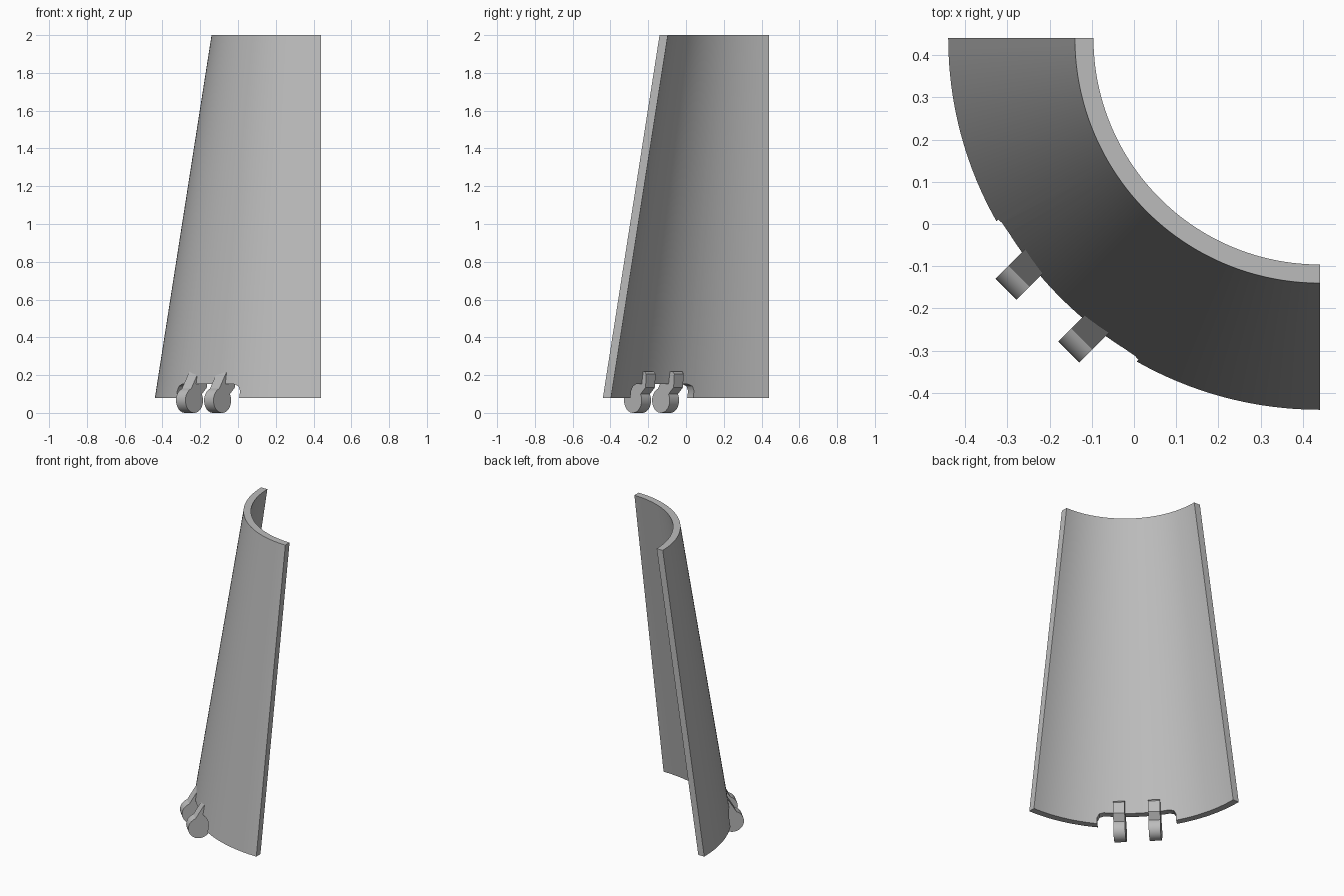
import bpy, bmesh, math
from mathutils import Vector

cube = bpy.data.objects.get("Cube")
if cube:
    bpy.data.objects.remove(cube, do_unlink=True)

AXIS = Vector((0.44, 0.44, 0))              # centre line of the cone
OUT = Vector((-1, -1, 0)).normalized()      # outward through the middle of the shell
SIDE = Vector((1, -1, 0)).normalized()      # sideways along the rim
UP = Vector((0, 0, 1))

grey = bpy.data.materials.new("light grey")
grey.use_nodes = True
grey.diffuse_color = (0.5, 0.5, 0.5, 1)
grey.node_tree.nodes["Principled BSDF"].inputs["Base Color"].default_value = (0.5, 0.5, 0.5, 1)


def finish(name, bm):
    bmesh.ops.recalc_face_normals(bm, faces=bm.faces)
    mesh = bpy.data.meshes.new(name)
    bm.to_mesh(mesh)
    bm.free()
    mesh.materials.append(grey)
    obj = bpy.data.objects.new(name, mesh)
    bpy.context.collection.objects.link(obj)
    return obj


def prism(name, points, u, v, w, start, end):
    """Extrude a profile in the u-v plane along w."""
    bm = bmesh.new()
    face = bm.faces.new([bm.verts.new(AXIS + u * a + v * b + w * start) for a, b in points])
    new = bmesh.ops.extrude_face_region(bm, geom=[face])["geom"]
    verts = [g for g in new if isinstance(g, bmesh.types.BMVert)]
    bmesh.ops.translate(bm, verts=verts, vec=w * (end - start))
    return finish(name, bm)


def smooth(obj):
    bpy.ops.object.select_all(action="DESELECT")
    obj.select_set(True)
    bpy.context.view_layer.objects.active = obj
    bpy.ops.object.shade_smooth_by_angle(angle=math.radians(30))


# Tapered quarter shell
bm = bmesh.new()
section = [(0.88, 0.08), (0.58, 2), (0.536, 2), (0.837, 0.08)]
profile = bm.faces.new([bm.verts.new(AXIS + Vector((-r, 0, z))) for r, z in section])
bmesh.ops.spin(bm, geom=[profile], cent=AXIS, axis=UP, angle=math.pi / 2,
               steps=48, use_duplicate=False)
shell = finish("tapered_shell", bm)

# Notch in the lower rim, with chamfered upper corners
half = [(0.235, 0), (0.235, 0.118), (0.222, 0.142), (0.195, 0.152)]
outline = half + [(-t, z) for t, z in reversed(half)]
cutter = prism("notch_cutter", outline, SIDE, UP, OUT, 0.6, 1.0)
cutter.hide_render = True
cut = shell.modifiers.new("notch", "BOOLEAN")
cut.operation = "DIFFERENCE"
cut.solver = "EXACT"
cut.object = cutter
bpy.context.view_layer.objects.active = shell
bpy.ops.object.modifier_apply(modifier=cut.name)
bpy.data.objects.remove(cutter, do_unlink=True)
smooth(shell)

# Two hinge knuckles, each a round barrel with an arm gripping the shell
R, CENTRE = 0.066, 0.88
barrel = [(CENTRE + R * math.cos(a), R + R * math.sin(a))
          for a in (math.radians(70 - 10 * i) for i in range(29))]
arm = [(0.785, 0.135), (0.78, 0.205), (0.792, 0.22), (0.846, 0.22)]
for name, mid in (("right_knuckle", -0.105), ("left_knuckle", 0.105)):
    smooth(prism(name, barrel + arm, OUT, UP, SIDE, mid - 0.035, mid + 0.035))
